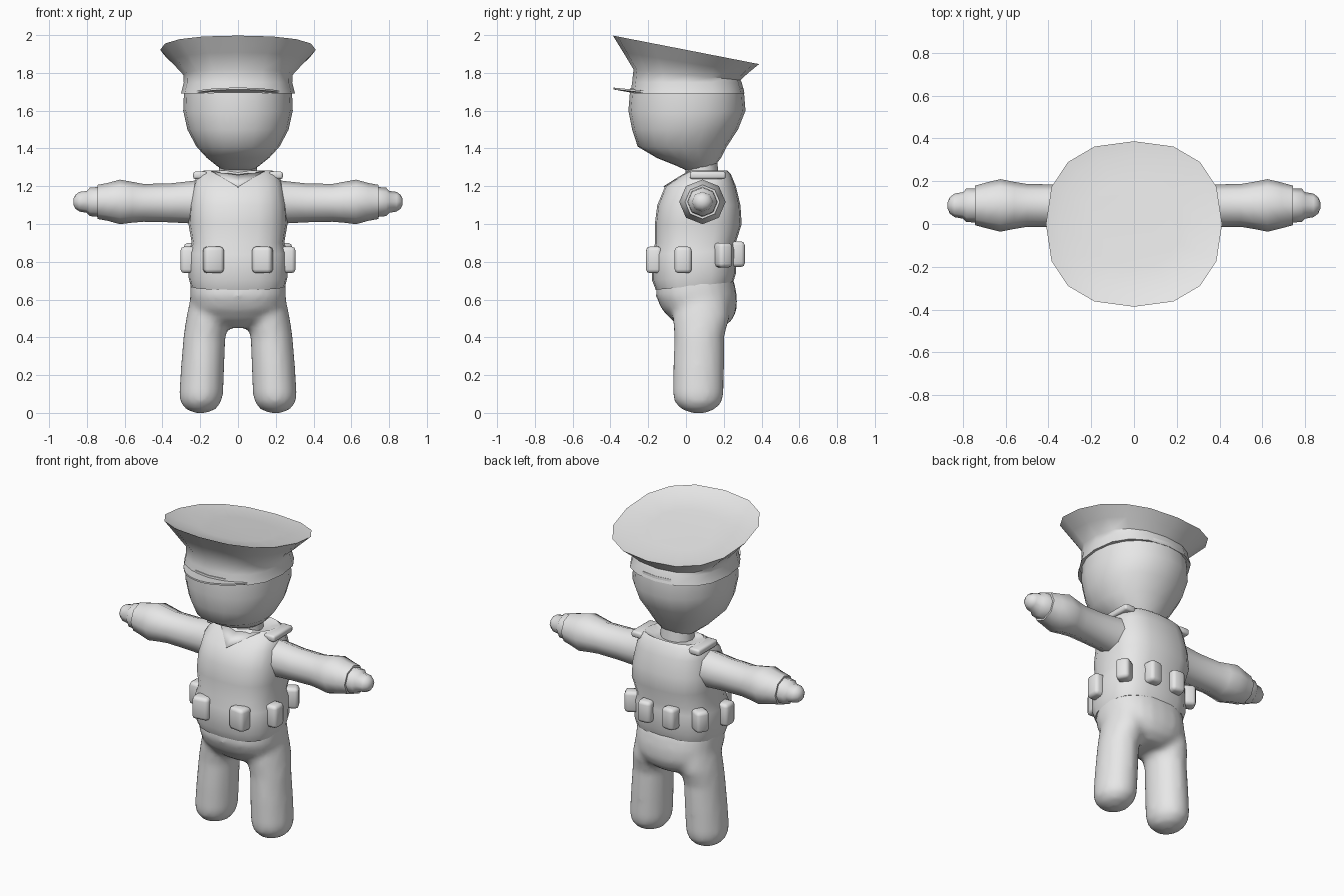
import bpy, bmesh, math
from mathutils import Matrix, Vector

if "Cube" in bpy.data.objects:
    bpy.data.objects.remove(bpy.data.objects["Cube"])

grey = bpy.data.materials.new("light grey")
grey.diffuse_color = (0.8, 0.8, 0.8, 1)
grey.use_nodes = True
grey.node_tree.nodes["Principled BSDF"].inputs["Base Color"].default_value = grey.diffuse_color


def finish(name, bm, angle=40, mirror=False):
    bmesh.ops.recalc_face_normals(bm, faces=bm.faces)
    mesh = bpy.data.meshes.new(name)
    bm.to_mesh(mesh)
    bm.free()
    mesh.materials.append(grey)
    ob = bpy.data.objects.new(name, mesh)
    bpy.context.collection.objects.link(ob)
    if mirror:
        ob.modifiers.new("mirror", 'MIRROR')
    bpy.ops.object.select_all(action='DESELECT')
    ob.select_set(True)
    bpy.context.view_layer.objects.active = ob
    bpy.ops.object.shade_smooth_by_angle(angle=math.radians(angle))
    return ob


def spow(v, p):
    return math.copysign(abs(v) ** p, v)


def loft(bm, rings, sides=16, power=2.0, axis='z', caps=(True, True)):
    """Rings are (t, a, b, radius a, radius b, tilt along b)."""
    loops = []
    for t, a, b, ra, rb, *tilt in rings:
        loop = []
        for i in range(sides):
            w = math.tau * i / sides
            u = ra * spow(math.cos(w), 2 / power)
            v = rb * spow(math.sin(w), 2 / power)
            h = t + (tilt[0] * v if tilt else 0)
            loop.append(bm.verts.new((a + u, b + v, h) if axis == 'z' else (h, a + u, b + v)))
        loops.append(loop)
    for p, q in zip(loops, loops[1:]):
        for i in range(sides):
            j = (i + 1) % sides
            bm.faces.new((p[i], p[j], q[j], q[i]))
    if caps[0]:
        bm.faces.new(loops[0])
    if caps[1]:
        bm.faces.new(loops[-1])


def box(name, loc, size, turn=0, bevel=0.02):
    bm = bmesh.new()
    bmesh.ops.create_cube(bm, size=1)
    bmesh.ops.scale(bm, vec=size, verts=bm.verts)
    bmesh.ops.bevel(bm, geom=list(bm.edges), offset=bevel, segments=2, profile=0.5, affect='EDGES')
    bmesh.ops.transform(bm, matrix=Matrix.Translation(loc) @ Matrix.Rotation(turn, 4, 'Z'), verts=bm.verts)
    return finish(name, bm, 60, mirror=True)


# Head and neck
bm = bmesh.new()
loft(bm, [(1.285, 0, .07, .08, .07), (1.31, 0, .05, .115, .105), (1.35, 0, .015, .165, .17),
          (1.41, 0, -.02, .22, .236), (1.5, 0, -.005, .268, .28), (1.6, 0, .005, .29, .31),
          (1.72, 0, .005, .285, .30)], 20, 2.15)
finish("head", bm, 60)
bm = bmesh.new()
loft(bm, [(1.2, 0, .09, .105, .09), (1.33, 0, .08, .1, .085)], 12)
finish("neck", bm)

# Cap: band, flared crown and dished top, tilted down to the back
bm = bmesh.new()
loft(bm, [(1.69, 0, .008, .302, .302), (1.75, 0, .005, .287, .29), (1.79, 0, .005, .29, .283, -.1),
          (1.855, 0, 0, .35, .332, -.16), (1.922, 0, 0, .412, .387, -.195),
          (1.905, 0, 0, .35, .325, -.175), (1.9, 0, 0, .22, .2, -.15)], 16, 2.4)
finish("cap", bm, 42)

# Visor: thin crescent under the front of the band
bm = bmesh.new()
rows = []
for i in range(13):
    s = -1 + i / 6
    w = math.radians(270 + 52 * s)
    inner = Vector((.28 * math.cos(w), .27 * math.sin(w), 1.692))
    bulge = 1 - s * s
    outer = Vector((.302 * math.cos(w), .303 * math.sin(w) - .08 * bulge, 1.692 + .02 * bulge))
    rows.append([bm.verts.new(p + Vector((0, 0, d))) for p, d in
                 ((inner, 0), (outer, 0), (outer, .01), (inner, .012))])
for p, q in zip(rows, rows[1:]):
    for k in range(4):
        bm.faces.new((p[k], p[(k + 1) % 4], q[(k + 1) % 4], q[k]))
bm.faces.new(rows[0])
bm.faces.new(rows[-1])
finish("visor", bm)

# Vest with belt bulge and sunken neck opening
bm = bmesh.new()
loft(bm, [(.672, 0, .045, .25, .205, .1), (.72, 0, .042, .262, .222, .08), (.85, 0, .045, .262, .225, .05),
          (.9, 0, .05, .245, .213), (1.0, 0, .065, .262, .23), (1.1, 0, .068, .257, .22),
          (1.2, 0, .077, .238, .187), (1.265, 0, .112, .215, .125), (1.283, 0, .115, .18, .105),
          (1.262, 0, .1, .125, .09)], 20, 2.7)
finish("vest", bm, 50)

# V-shaped collar plate
bm = bmesh.new()
pts = [(-.14, .02, 1.281), (0, -.02, 1.262), (.14, .02, 1.281), (0, -.118, 1.2)]
v = [bm.verts.new(p) for p in pts]
bm.faces.new((v[0], v[3], v[1]))
bm.faces.new((v[1], v[3], v[2]))
ob = finish("collar", bm)
ob.modifiers.new("thickness", 'SOLIDIFY').thickness = .009

# Shoulder straps and belt pouches
box("shoulder_strap", (.2, .115, 1.258), (.075, .19, .04), bevel=.012)
box("front_pouch", (.13, -.165, .81), (.105, .085, .14), -.15)
box("side_pouch", (.262, -.015, .81), (.085, .09, .14))
box("rear_side_pouch", (.235, .195, .835), (.09, .08, .13), .5)
box("back_pouch", (.085, .267, .84), (.085, .085, .135), .1)

# Sleeves and hands
bm = bmesh.new()
loft(bm, [(.16, .085, 1.115, .115, .125), (.25, .085, 1.115, .105, .112), (.36, .085, 1.112, .1, .103),
          (.5, .087, 1.112, .1, .1), (.56, .087, 1.115, .11, .108), (.625, .087, 1.117, .123, .118),
          (.69, .087, 1.117, .107, .1), (.745, .087, 1.117, .092, .09)], 8, axis='x')
finish("sleeve", bm, 60, mirror=True)
bm = bmesh.new()
loft(bm, [(.73, .087, 1.117, .08, .08), (.785, .087, 1.117, .078, .075), (.8, .087, 1.117, .062, .058),
          (.84, .087, 1.118, .055, .052), (.862, .087, 1.118, .038, .036),
          (.872, .087, 1.118, .015, .015)], 8, axis='x')
finish("hand", bm, 60, mirror=True)

# Trousers: hips and two rounded legs fused into one soft surface
bm = bmesh.new()
loft(bm, [(.45, 0, .09, .1, .1), (.49, 0, .085, .19, .16), (.55, 0, .07, .245, .2),
          (.62, 0, .055, .255, .215), (.72, 0, .05, .25, .2)], 24, 2.4)
for s in (-1, 1):
    loft(bm, [(0, s * .198, .065, .035, .04), (.02, s * .198, .065, .08, .09), (.055, s * .197, .065, .108, .125),
              (.1, s * .195, .065, .117, .135), (.25, s * .187, .067, .115, .135),
              (.4, s * .178, .07, .112, .132), (.5, s * .16, .08, .115, .15),
              (.62, s * .14, .08, .11, .15)], 20)
ob = finish("trousers", bm, 80)
m = ob.modifiers.new("fuse", 'REMESH')
m.mode = 'VOXEL'
m.voxel_size = .02
m.use_smooth_shade = True
m = ob.modifiers.new("soften", 'SMOOTH')
m.factor = .5
m.iterations = 5
